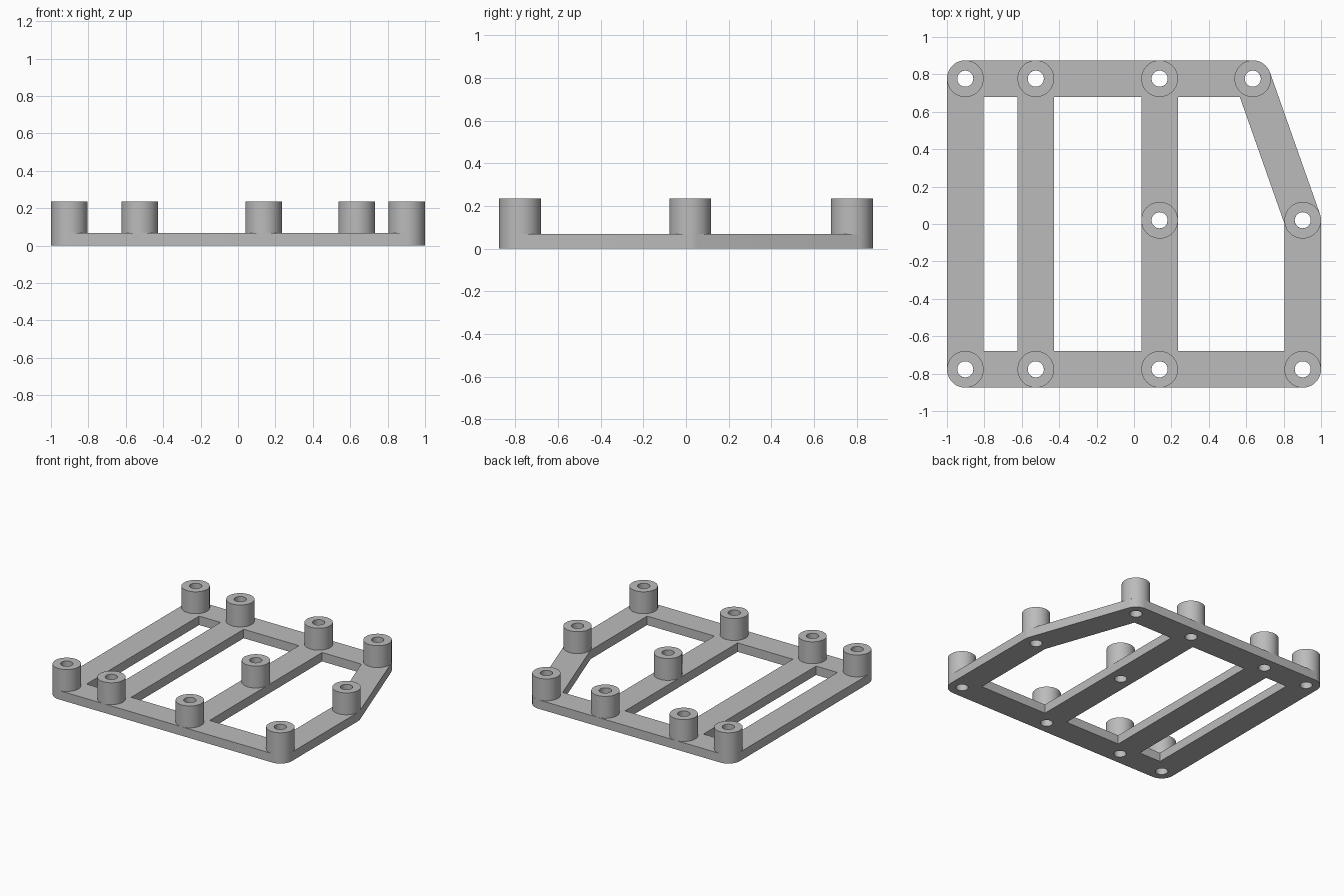
import bpy, bmesh
from math import cos, sin, radians, pi, atan2, degrees

cube = bpy.data.objects.get("Cube")
if cube:
    bpy.data.objects.remove(cube, do_unlink=True)

PLATE, TOP = 0.068, 0.235       # plate thickness, standoff height
R, HOLE = 0.098, 0.043          # standoff and bore radii
X, Y = 0.902, 0.777             # outer standoff centres
XA, XB, XC, YM = -0.525, 0.137, 0.635, 0.02

grey = bpy.data.materials.new("light grey")
grey.use_nodes = True
colour = (0.5, 0.5, 0.5, 1)
grey.diffuse_color = colour
grey.node_tree.nodes["Principled BSDF"].inputs["Base Color"].default_value = colour


def add_object(name, bm):
    bmesh.ops.remove_doubles(bm, verts=bm.verts, dist=1e-5)
    bmesh.ops.recalc_face_normals(bm, faces=bm.faces)
    mesh = bpy.data.meshes.new(name)
    bm.to_mesh(mesh)
    bm.free()
    mesh.materials.clear()
    mesh.materials.append(grey)
    obj = bpy.data.objects.new(name, mesh)
    bpy.context.collection.objects.link(obj)
    bpy.ops.object.select_all(action="DESELECT")
    obj.select_set(True)
    bpy.context.view_layer.objects.active = obj
    bpy.ops.object.shade_smooth_by_angle(angle=radians(30))
    return obj


def arc(cx, cy, r, start, end, steps):
    angles = [radians(start + (end - start) * i / steps) for i in range(steps + 1)]
    return [(cx + r * cos(a), cy + r * sin(a)) for a in angles]


# Standoff positions
centres = [(x, s * Y) for x in (-X, XA, XB) for s in (-1, 1)]
centres += [(X, -Y), (XC, Y), (X, YM), (XB, YM)]

# Rounded outer outline with one slanted side
slant = degrees(atan2(X - XC, Y - YM))
outline = (arc(-X, -Y, R, 180, 270, 12) + arc(X, -Y, R, 270, 360, 12)
           + arc(X, YM, R, 0, slant, 4) + arc(XC, Y, R, slant, 90, 10)
           + arc(-X, Y, R, 90, 180, 12))

# Openings between the bars
inner = Y - R


def window(x0, x1):
    return [(x0, -inner), (x1, -inner), (x1, inner), (x0, inner)]


nx, ny = cos(radians(slant)), sin(radians(slant))


def slant_x(y):
    # Inner edge of the slanted bar
    return X - (R + (y - YM) * ny) / nx


corner_y = YM - R * (1 - nx) / ny
openings = [window(-X + R, XA - R), window(XA + R, XB - R),
            [(XB + R, -inner), (X - R, -inner), (X - R, corner_y),
             (slant_x(inner), inner), (XB + R, inner)]]
bores = [arc(x, y, HOLE, 0, 360, 32)[:-1] for x, y in centres]

# Base frame: filled outline with openings, extruded
curve = bpy.data.curves.new("frame_outline", "CURVE")
curve.dimensions = "2D"
curve.fill_mode = "BOTH"
curve.extrude = PLATE / 2
for loop in [outline] + openings + bores:
    spline = curve.splines.new("POLY")
    spline.points.add(len(loop) - 1)
    for point, (x, y) in zip(spline.points, loop):
        point.co = (x, y, 0, 1)
    spline.use_cyclic_u = True
helper = bpy.data.objects.new("frame_outline", curve)
bpy.context.collection.objects.link(helper)
bpy.context.view_layer.update()
flat = bpy.data.meshes.new_from_object(
    helper.evaluated_get(bpy.context.evaluated_depsgraph_get()))
bpy.data.objects.remove(helper, do_unlink=True)
bm = bmesh.new()
bm.from_mesh(flat)
bpy.data.meshes.remove(flat)
bmesh.ops.translate(bm, verts=bm.verts, vec=(0, 0, PLATE / 2))
add_object("base_frame", bm)

# Hollow standoffs: a wall profile spun about its axis
for i, (x, y) in enumerate(centres):
    bm = bmesh.new()
    profile = [(R, PLATE), (R, TOP), (HOLE, TOP), (HOLE, PLATE)]
    verts = [bm.verts.new((r, 0, z)) for r, z in profile]
    edges = [bm.edges.new(pair) for pair in zip(verts, verts[1:])]
    bmesh.ops.spin(bm, geom=verts + edges, cent=(0, 0, 0), axis=(0, 0, 1),
                   angle=2 * pi, steps=48, use_merge=True)
    tube = add_object(f"standoff_{i + 1}", bm)
    tube.location = (x, y, 0)
